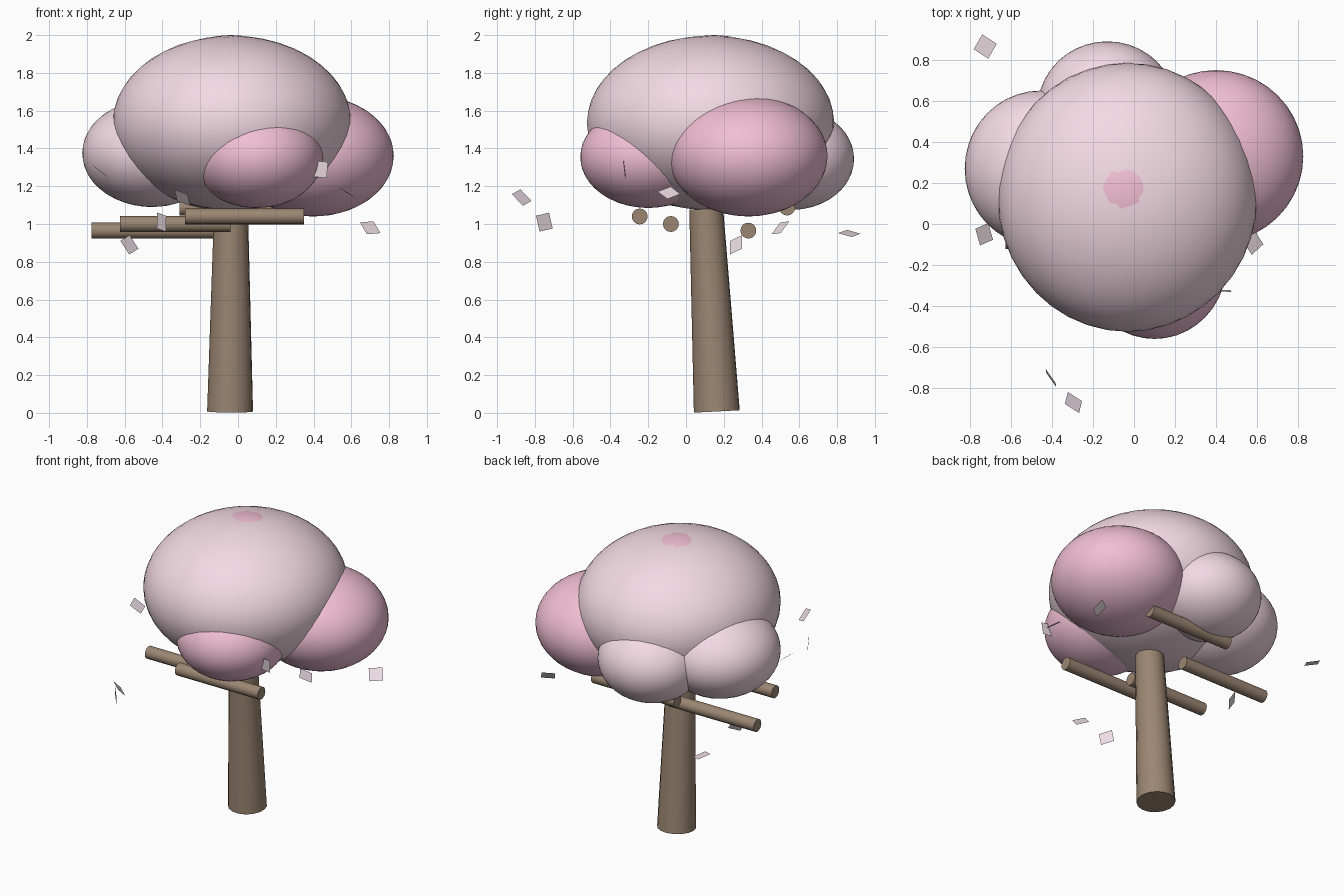
import bpy
from mathutils import Vector, Matrix

if "Cube" in bpy.data.objects:
    bpy.data.objects.remove(bpy.data.objects["Cube"])


def material(name, rgb):
    m = bpy.data.materials.new(name)
    m.diffuse_color = (*rgb, 1)
    m.use_nodes = True
    m.node_tree.nodes["Principled BSDF"].inputs["Base Color"].default_value = m.diffuse_color
    return m


BARK = material("bark", (0.33, 0.24, 0.17))
PALE = material("pale_blossom", (0.90, 0.70, 0.77))
PINK = material("pink_blossom", (0.88, 0.52, 0.66))
PETAL = material("petal", (0.85, 0.73, 0.78))


def finish(name, mat):
    ob = bpy.context.object
    ob.name = name
    ob.data.materials.append(mat)
    return ob


def rod(name, a, b, r1, r2, sides):
    """Tapered cylinder between two points."""
    a, b = Vector(a), Vector(b)
    d = b - a
    bpy.ops.mesh.primitive_cone_add(
        vertices=sides, radius1=r1, radius2=r2, depth=d.length,
        location=(a + b) / 2, rotation=d.to_track_quat('Z', 'Y').to_euler())
    ob = finish(name, BARK)
    bpy.ops.object.shade_smooth_by_angle()
    return ob


def puff(name, loc, radii, mat):
    """Smooth squashed ball of blossom."""
    bpy.ops.mesh.primitive_ico_sphere_add(subdivisions=4, radius=1, location=loc)
    ob = finish(name, mat)
    ob.data.transform(Matrix.Diagonal((*radii, 1)))
    bpy.ops.object.shade_smooth()
    return ob


def petal(i, loc, normal, spin):
    """Small flat square leaf in the air."""
    bpy.ops.mesh.primitive_plane_add(size=0.086, location=loc)
    ob = finish(f"falling_petal_{i}", PETAL)
    rot = Vector(normal).to_track_quat('Z', 'Y').to_matrix().to_4x4()
    ob.data.transform(rot @ Matrix.Rotation(spin, 4, 'Z'))


# Slightly leaning trunk
rod("trunk", (-0.042, 0.163, 0.008), (-0.037, 0.107, 1.08), 0.122, 0.09, 16)

# Level branches along x: start x, end x, y, z
for i, (x0, x1, y, z) in enumerate([
        (-0.28, 0.35, -0.245, 1.04),
        (-0.625, -0.04, -0.08, 1.0),
        (-0.775, -0.12, 0.33, 0.965),
        (-0.31, 0.32, 0.535, 1.087)]):
    rod(f"branch_{i + 1}", (x0, y, z), (x1, y, z), 0.042, 0.042, 16)

# Canopy
puff("main_canopy", (-0.032, 0.13, 1.535), (0.632, 0.655, 0.462), PALE)
puff("right_puff", (0.40, 0.33, 1.36), (0.425, 0.42, 0.32), PINK)
puff("front_puff", (0.10, -0.20, 1.355), (0.35, 0.36, 0.27), PINK)
puff("left_puff", (-0.455, 0.27, 1.375), (0.37, 0.38, 0.285), PALE)
puff("back_puff", (-0.13, 0.56, 1.345), (0.34, 0.33, 0.27), PALE)
puff("top_puff", (-0.04, 0.15, 1.70), (0.39, 0.39, 0.30), PINK)

# Falling petals: position, facing, spin
for i, (loc, n, spin) in enumerate([
        ((-0.295, -0.87, 1.14), (0.55, 0.5, 0.6), 0.4),
        ((-0.405, -0.75, 1.01), (0.82, 0.55, 0.1), 0.2),
        ((-0.575, 0.265, 0.89), (0.6, -0.65, 0.4), 0.4),
        ((0.43, -0.325, 1.29), (0.05, 1.0, 0.1), 0.1),
        ((0.58, -0.09, 1.165), (0.55, 0.03, 0.83), 0.6),
        ((0.70, 0.50, 0.98), (0.35, -0.6, 0.65), 0.1),
        ((-0.725, 0.865, 0.95), (0.3, 0.1, 0.95), 0.7),
        ((-0.73, -0.05, 1.28), (0.62, 0.02, 0.78), 0.3)]):
    petal(i + 1, loc, n, spin)
